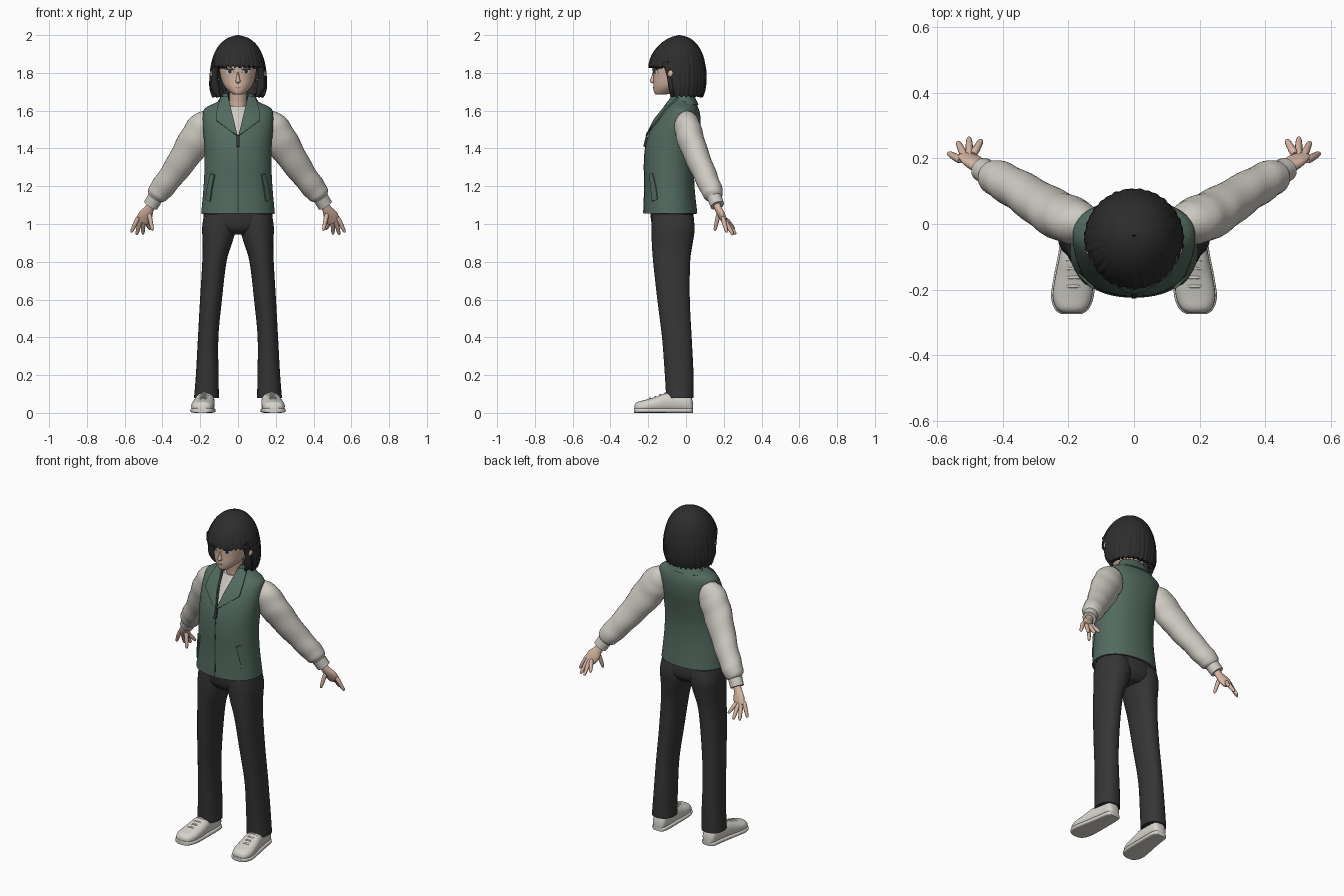
import bpy, bmesh, math
from mathutils import Vector

old = bpy.data.objects.get("Cube")
if old:
    bpy.data.objects.remove(old)
made = []


def material(name, *rgb):
    m = bpy.data.materials.new(name)
    m.use_nodes = True
    m.diffuse_color = (*rgb, 1)
    m.node_tree.nodes["Principled BSDF"].inputs["Base Color"].default_value = (*rgb, 1)
    return m


HAIR = material("hair black", .026, .026, .027)
TROUSER = material("trouser charcoal", .036, .036, .037)
GREEN = material("vest green", .085, .145, .115)
CREAM = material("shirt cream", .62, .59, .54)
SHOE = material("shoe off white", .68, .66, .61)
SKIN = material("skin", .68, .47, .37)
DARK = material("dark detail", .03, .035, .035)
LIP = material("lip", .5, .25, .21)
WHITE = material("eye white", .75, .73, .7)


def finish(name, bm, mat, mirror=False, thick=0.0):
    me = bpy.data.meshes.new(name)
    bm.to_mesh(me)
    bm.free()
    ob = bpy.data.objects.new(name, me)
    bpy.context.scene.collection.objects.link(ob)
    me.materials.append(mat)
    if thick:
        mod = ob.modifiers.new("thickness", 'SOLIDIFY')
        mod.thickness, mod.offset = thick, -1
        ob.modifiers.new("sharp rims", 'EDGE_SPLIT').split_angle = math.radians(50)
    if mirror:
        ob.modifiers.new("other side", 'MIRROR')
    made.append(ob)
    return ob


def skin_rings(rings, closed=True, cap=True):
    """Bridge a list of point rings with quads."""
    bm = bmesh.new()
    vs = [[bm.verts.new(p) for p in r] for r in rings]
    n = len(vs[0])
    for a, b in zip(vs, vs[1:]):
        for i in range(n if closed else n - 1):
            j = (i + 1) % n
            bm.faces.new((a[i], a[j], b[j], b[i]))
    if closed and cap:
        bm.faces.new(vs[0][::-1])
        bm.faces.new(vs[-1])
        bmesh.ops.recalc_face_normals(bm, faces=bm.faces)
    return bm


def refine(rows, k=4):
    """Smooth spline through profile rows."""
    out = []
    for i in range(len(rows) - 1):
        quad = (rows[max(i - 1, 0)], rows[i], rows[i + 1], rows[min(i + 2, len(rows) - 1)])
        for s in range(k):
            t = s / k
            out.append([b + .5 * t * (c - a + t * (2 * a - 5 * b + 4 * c - d + t * (3 * (b - c) + d - a)))
                        for a, b, c, d in zip(*quad)])
    return out + [list(rows[-1])]


def section(rows, z):
    for a, b in zip(rows, rows[1:]):
        if z <= b[0]:
            t = max(0, (z - a[0]) / max(b[0] - a[0], 1e-6))
            return [p + (q - p) * t for p, q in zip(a, b)]
    return rows[-1]


def oval(row, a, n=2.0):
    _, cx, rx, lo, hi = row
    c, s = math.cos(a), math.sin(a)
    return (cx + rx * math.copysign(abs(c) ** (2 / n), c),
            (lo + hi) / 2 + (hi - lo) / 2 * math.copysign(abs(s) ** (2 / n), s))


def loft(rows, n=2.0, seg=40, along_y=False, cap=True):
    """Rows are: level, centre x, half width, low side, high side."""
    rings = []
    for r in rows:
        pts = [oval(r, math.tau * i / seg, n) for i in range(seg)]
        rings.append([(x, r[0], v) if along_y else (x, v, r[0]) for x, v in pts])
    return skin_rings(rings, cap=cap)


def tube(path, seg=16, k=3, ripple=0.0):
    """Path rows are: x, y, z, radius across, radius in depth."""
    rows = refine(path, k)
    pts = [Vector(r[:3]) for r in rows]
    rings = []
    for i, r in enumerate(rows):
        d = (pts[min(i + 1, len(pts) - 1)] - pts[max(i - 1, 0)]).normalized()
        u = d.cross(Vector((0, 1, 0))).normalized()
        v = d.cross(u)
        ring = []
        for j in range(seg):
            a = math.tau * j / seg
            g = 1 + ripple * math.sin(i * 1.3 + 2 * math.sin(a))
            ring.append(pts[i] + u * (r[3] * g * math.cos(a)) + v * (r[4] * g * math.sin(a)))
        rings.append(ring)
    return skin_rings(rings)


def patch(name, mat, body, left, right, lift, thick, n=2.0, mirror=True):
    """Thin plate between two (x, z) lines, laid on the front of a body."""
    rings = []
    for (xa, za), (xb, zb) in zip(left, right):
        ring = []
        for i in range(7):
            x, z = xa + (xb - xa) * i / 6, za + (zb - za) * i / 6
            _, cx, rx, lo, hi = section(body, z)
            q = min(abs(x - cx) / rx, .98)
            ring.append((x, (lo + hi) / 2 - (hi - lo) / 2 * (1 - q ** n) ** (1 / n) - lift, z))
        rings.append(ring)
    bm = skin_rings(rings, closed=False)
    bm.normal_update()
    if sum(f.normal.y for f in bm.faces) > 0:
        bmesh.ops.reverse_faces(bm, faces=bm.faces)
    return finish(name, bm, mat, mirror, thick)


def disc(name, mat, body, x, z, rx, rz, lift):
    a = [math.pi * i / 10 for i in range(11)]
    patch(name, mat, body, [(x - rx * math.cos(t), z + rz * math.sin(t)) for t in a],
          [(x - rx * math.cos(t), z - rz * math.sin(t)) for t in a], lift, .003)


# Vest with an open neckline
N = 2.15
vest = refine([(1.055, 0, .195, -.225, .06), (1.2, 0, .182, -.22, .045), (1.32, 0, .177, -.222, .045),
               (1.42, 0, .179, -.213, .06), (1.5, 0, .185, -.188, .074), (1.57, 0, .187, -.148, .076),
               (1.612, 0, .176, -.113, .066), (1.645, 0, .112, -.088, .05), (1.66, 0, .09, -.078, .042),
               (1.69, 0, .08, -.07, .032)])
bm = loft(vest, N, 64, cap=False)
V_LOW, SLOPE = 1.46, 4.1
for s in (1, -1):
    near = [f for f in bm.faces if f.calc_center_median().y < -.03 and f.calc_center_median().z > 1.42]
    geom = list({e for f in near for e in list(f.verts) + list(f.edges)}) + near
    bmesh.ops.bisect_plane(bm, geom=geom, plane_co=(0, 0, V_LOW), plane_no=(s * SLOPE, 0, -1))
gone = []
for f in bm.faces:
    c = f.calc_center_median()
    if c.y < -.03 and c.z > V_LOW + SLOPE * abs(c.x):
        gone.append(f)
bmesh.ops.delete(bm, geom=gone, context='FACES')
finish("vest", bm, GREEN, thick=.01)
patch("collar_lapels", GREEN, vest, [(.003, 1.47), (.022, 1.55), (.039, 1.62), (.054, 1.68)],
      [(.03, 1.485), (.115, 1.55), (.112, 1.61), (.092, 1.672)], .014, .01, N)
collar = loft(refine([(1.632, 0, .118, -.05, .066), (1.66, 0, .1, -.06, .052), (1.692, 0, .082, -.065, .036)]), cap=False)
bmesh.ops.delete(collar, geom=[f for f in collar.faces if f.calc_center_median().y < -.02], context='FACES')
finish("collar_back", collar, GREEN, thick=.008)
levels = [1.06 + .04 * i for i in range(11)]
patch("zip", DARK, vest, [(-.003, z) for z in levels], [(.003, z) for z in levels], .002, .004, N, False)
patch("zip_pull", DARK, vest, [(-.008, 1.41), (-.007, 1.47)], [(.008, 1.41), (.007, 1.47)], .012, .009, N, False)
patch("pocket_welts", GREEN, vest, [(.15, 1.12), (.14, 1.19), (.126, 1.26)],
      [(.174, 1.13), (.163, 1.2), (.147, 1.268)], .01, .014, N)

# Shirt, sleeves and cuffs
finish("shirt", loft(refine([(1.3, 0, .14, -.19, .03), (1.45, 0, .15, -.186, .04), (1.52, 0, .13, -.15, .035),
                             (1.58, 0, .1, -.112, .03), (1.625, 0, .06, -.085, .02)])), CREAM)
finish("sleeves", tube([(.13, 0, 1.57, .04, .04), (.17, .005, 1.53, .08, .066), (.21, .018, 1.47, .088, .072),
                        (.26, .045, 1.39, .084, .068), (.33, .09, 1.285, .07, .062), (.39, .125, 1.205, .064, .058),
                        (.425, .145, 1.16, .058, .053), (.44, .153, 1.138, .04, .038)], 28, 4, .025), CREAM, True)
finish("cuffs", tube([(.431, .148, 1.15, .041, .039), (.462, .166, 1.098, .04, .037)]), CREAM, True)

# Hands
finish("palms", tube([(.452, .16, 1.115, .024, .02), (.47, .171, 1.08, .025, .019), (.49, .19, 1.045, .038, .018),
                      (.508, .207, 1.012, .034, .013)]), SKIN, True)
fingers = {"index": ((.533, .197, 1.025), (.566, .216, .955)), "middle": ((.518, .208, 1.015), (.537, .25, .942)),
           "ring": ((.502, .216, 1.012), (.503, .264, .945)), "little": ((.487, .218, 1.018), (.465, .257, .97)),
           "thumb": ((.47, .172, 1.05), (.452, .152, .965))}
for name, (a, b) in fingers.items():
    a, b = Vector(a), Vector(b)
    finish(name + "_fingers", tube([(*a.lerp(b, t), r, r) for t, r in
                                    ((-.15, .009), (.1, .012), (.6, .0105), (.9, .008), (1, .003))], 10), SKIN, True)

# Trousers
finish("trouser_seat", loft(refine([(.945, 0, .09, -.14, .01), (.975, 0, .165, -.172, .036),
                                    (1.02, 0, .183, -.185, .042), (1.08, 0, .18, -.19, .035)]), 2.2), TROUSER)
legs = refine([(.08, .167, .066, -.105, .04), (.2, .163, .06, -.112, .04), (.4, .158, .054, -.127, .03),
               (.6, .143, .058, -.152, .02), (.8, .125, .064, -.174, .022), (.9, .109, .078, -.181, .036),
               (.98, .1, .09, -.183, .046), (1.05, .095, .085, -.18, .035)])
finish("trouser_legs", loft(legs, 2.2), TROUSER, True)

# Shoes
shoe = [(-.272, .19, .025, .005, .042), (-.258, .19, .046, .003, .058), (-.22, .188, .06, .002, .068),
        (-.16, .182, .058, .002, .085), (-.1, .176, .052, .002, .106), (-.03, .17, .046, .002, .105),
        (.02, .168, .04, .002, .095), (.036, .168, .024, .004, .06)]
finish("shoe_uppers", loft(refine(shoe), 2.4, 28, True), SHOE, True)
finish("shoe_soles", loft(refine([(y * 1.01, c, r + .005, 0, .026) for y, c, r, _, _ in shoe]), 4, 28, True), SHOE, True)
for i in range(4):
    y, c, r, _, top = section(refine(shoe), -.19 + .027 * i)
    finish("shoe_laces", tube([(c - .03, y, top - .009, .004, .004), (c, y, top + .001, .005, .005),
                               (c + .03, y, top - .009, .004, .004)], 8), SHOE, True)

# Head and neck
head = refine([(1.685, 0, .022, -.16, -.11), (1.697, 0, .042, -.169, -.06), (1.73, 0, .073, -.173, .0),
               (1.78, 0, .092, -.173, .05), (1.85, 0, .1, -.176, .07), (1.92, 0, .085, -.145, .05),
               (1.96, 0, .03, -.09, .0)])
finish("head", loft(head), SKIN)
finish("neck", loft(refine([(1.56, 0, .06, -.085, .02), (1.62, 0, .048, -.076, .018), (1.68, 0, .045, -.085, .014),
                            (1.75, 0, .048, -.1, .02)])), SKIN)
finish("nose", loft(refine([(1.744, 0, .006, -.175, -.15), (1.755, 0, .013, -.191, -.15), (1.78, 0, .008, -.183, -.15),
                            (1.815, 0, .006, -.174, -.15)]), seg=16), SKIN)
finish("ears", tube([(.105, -.075, 1.76, .008, .01), (.132, -.078, 1.785, .012, .018), (.134, -.076, 1.805, .012, .018),
                     (.11, -.07, 1.825, .006, .01)]), SKIN, True)
disc("eye_whites", WHITE, head, .043, 1.806, .021, .011, .003)
disc("irises", DARK, head, .043, 1.807, .009, .011, .005)
disc("upper_lashes", DARK, head, .045, 1.819, .025, .004, .006)
disc("lips", LIP, head, 0, 1.722, .016, .004, .003)

# Bobbed hair with a straight fringe
cap = refine([(1.665, 0, .134, -.175, .086), (1.72, 0, .151, -.196, .104), (1.8, 0, .149, -.198, .108),
              (1.85, 0, .142, -.195, .101), (1.9, 0, .127, -.178, .088), (1.95, 0, .098, -.14, .06),
              (1.985, 0, .055, -.09, .02), (2.0, 0, .004, -.038, -.032)])
SEG, ROWS = 144, 24
rings = []
for r in range(ROWS + 1):
    ring = []
    t = math.sin(math.pi / 2 * r / ROWS)
    for i in range(SEG):
        a = math.tau * i / SEG
        off = abs(math.degrees(math.atan2(math.cos(a), -math.sin(a))))
        drop = min(max((off - 76) / 7, 0), 1)
        low = 1.833 - .157 * drop + .006 * math.sin(31 * a) + .003 * math.sin(53 * a)
        z = low + (2.0 - low) * t
        x, y = oval(section(cap, z), a)
        g = 1 + (.014 * math.sin(36 * a) + .008 * math.sin(23 * a)) * (1 - t)
        ring.append((x * g, -.045 + (y + .045) * g, z))
    rings.append(ring)
finish("hair_bob", skin_rings(rings, cap=False), HAIR, thick=.03)
finish("hair_side_locks", tube([(.118, -.105, 1.86, .018, .02), (.124, -.085, 1.78, .018, .016),
                                (.12, -.075, 1.72, .022, .018), (.1, -.07, 1.675, .008, .008)]), HAIR, True)

# Smooth shading with kept edges
bpy.ops.object.select_all(action='DESELECT')
for ob in made:
    ob.select_set(True)
bpy.context.view_layer.objects.active = made[0]
bpy.ops.object.shade_smooth_by_angle(angle=math.radians(45))
